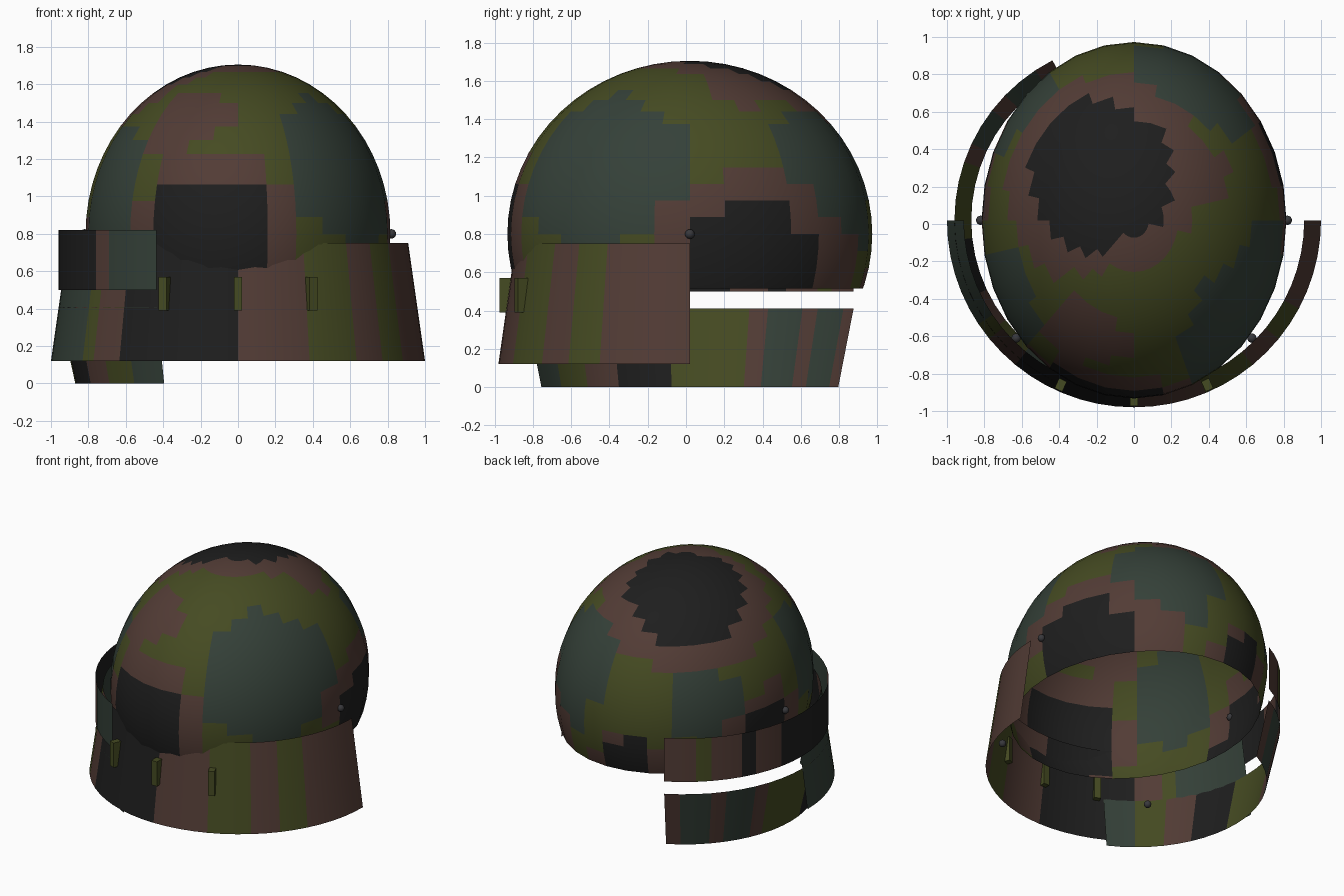
import bpy, bmesh, math
from mathutils import Vector, Matrix, noise

if "Cube" in bpy.data.objects:
    bpy.data.objects.remove(bpy.data.objects["Cube"])

CY = 0.02  # shared centre of dome and bands along y

# camouflage palette
def material(name, rgb):
    m = bpy.data.materials.new(name)
    m.diffuse_color = (*rgb, 1)
    m.use_nodes = True
    m.node_tree.nodes["Principled BSDF"].inputs["Base Color"].default_value = m.diffuse_color
    return m

PALETTE = {
    "G": material("dark_green", (0.035, 0.052, 0.04)),
    "O": material("olive", (0.06, 0.07, 0.016)),
    "B": material("brown", (0.085, 0.045, 0.036)),
    "K": material("black", (0.013, 0.013, 0.013)),
    "S": material("dark_steel", (0.04, 0.04, 0.045)),
}
CAMO = "GOBK"

def finish(name, bm, mats, smooth=True):
    mesh = bpy.data.meshes.new(name)
    for f in bm.faces:
        f.smooth = smooth
    bm.to_mesh(mesh)
    bm.free()
    for key in mats:
        mesh.materials.append(PALETTE[key])
    ob = bpy.data.objects.new(name, mesh)
    bpy.context.collection.objects.link(ob)
    return ob

# helmet shell: open ellipsoid with camouflage patches
BLACK = [((-0.22, 0.3, 1.62), 0.42), ((-0.15, -0.9, 0.78), 0.33),
         ((0.8, 0.38, 0.68), 0.34), ((-0.8, 0.2, 0.6), 0.3), ((-0.2, 0.95, 0.55), 0.2)]
BROWN = [((-0.3, -0.6, 1.45), 0.25), ((0.35, 0.3, 1.6), 0.2), ((0.5, 0.75, 0.6), 0.25)]
GREEN = [((0.62, -0.5, 1.15), 0.47), ((-0.75, -0.4, 1.1), 0.34),
         ((0.38, 0.82, 1.15), 0.42), ((-0.65, 0.65, 1.0), 0.28)]

def camo(p):
    wobble = 0.07 * noise.noise(p * 4)
    def near(patches, grow):
        return any((p - Vector(c)).length + wobble < r * grow for c, r in patches)
    if near(BLACK, 1):
        return "K"
    if near(BLACK, 1.4) or near(BROWN, 1):
        return "B"
    return "G" if near(GREEN, 1) else "O"

bm = bmesh.new()
bmesh.ops.create_uvsphere(bm, u_segments=32, v_segments=32, radius=1)
bmesh.ops.transform(bm, verts=bm.verts, matrix=Matrix.Translation((0, CY, 0.8))
                    @ Matrix.Diagonal((0.815, 0.953, 0.905, 1)))
bmesh.ops.bisect_plane(bm, geom=bm.verts[:] + bm.edges[:] + bm.faces[:],
                       plane_co=(0, 0, 0.515), plane_no=(0, 0, 1), clear_inner=True)
for f in bm.faces:
    f.material_index = CAMO.index(camo(f.calc_center_median()))
finish("helmet_shell", bm, CAMO)

# curved sheet bands, one colour letter per column
def band(name, a0, a1, low, high, columns):
    bm = bmesh.new()
    n = len(columns)
    rows = []
    for i in range(n + 1):
        a = math.radians(a0 + (a1 - a0) * i / n)
        rows.append([bm.verts.new((r * math.cos(a), CY + r * math.sin(a), z))
                     for r, z in (low, high)])
    for i, key in enumerate(columns):
        f = bm.faces.new((rows[i][0], rows[i + 1][0], rows[i + 1][1], rows[i][1]))
        f.material_index = CAMO.index(key)
    return finish(name, bm, CAMO)

band("front_guard", 180, 360, (1.0, 0.12), (0.91, 0.75),
     "GGGGGGOBBKKKKKKKBBBBOOOBBOOBBBBB")
band("upper_side_band", 117, 243, (0.96, 0.5), (0.96, 0.82), "BBOBBKBBKKKKKKKKBGGG")
band("lower_side_band", 117, 243, (0.87, 0.0), (0.96, 0.41), "BGGBGGBOOOOKKKBBOOGG")

# clips along the front of the guard
for label, deg in (("left", -114), ("centre", -90), ("right", -66)):
    a = math.radians(deg)
    bm = bmesh.new()
    bmesh.ops.create_cube(bm, size=1)
    bmesh.ops.transform(bm, verts=bm.verts, matrix=
                        Matrix.Translation((0.958 * math.cos(a), CY + 0.958 * math.sin(a), 0.48))
                        @ Matrix.Rotation(a, 4, "Z") @ Matrix.Diagonal((0.07, 0.045, 0.18, 1)))
    finish("guard_clip_" + label, bm, "O", smooth=False)

# rivets, mirrored left and right
for label, (x, y, z) in (("side", (0.82, 0.02, 0.8)), ("front", (0.63, -0.61, 0.34))):
    for side, s in (("right", 1), ("left", -1)):
        bm = bmesh.new()
        bmesh.ops.create_uvsphere(bm, u_segments=16, v_segments=10, radius=0.025,
                                  matrix=Matrix.Translation((s * x, y, z)))
        finish(f"{label}_rivet_{side}", bm, "S")
